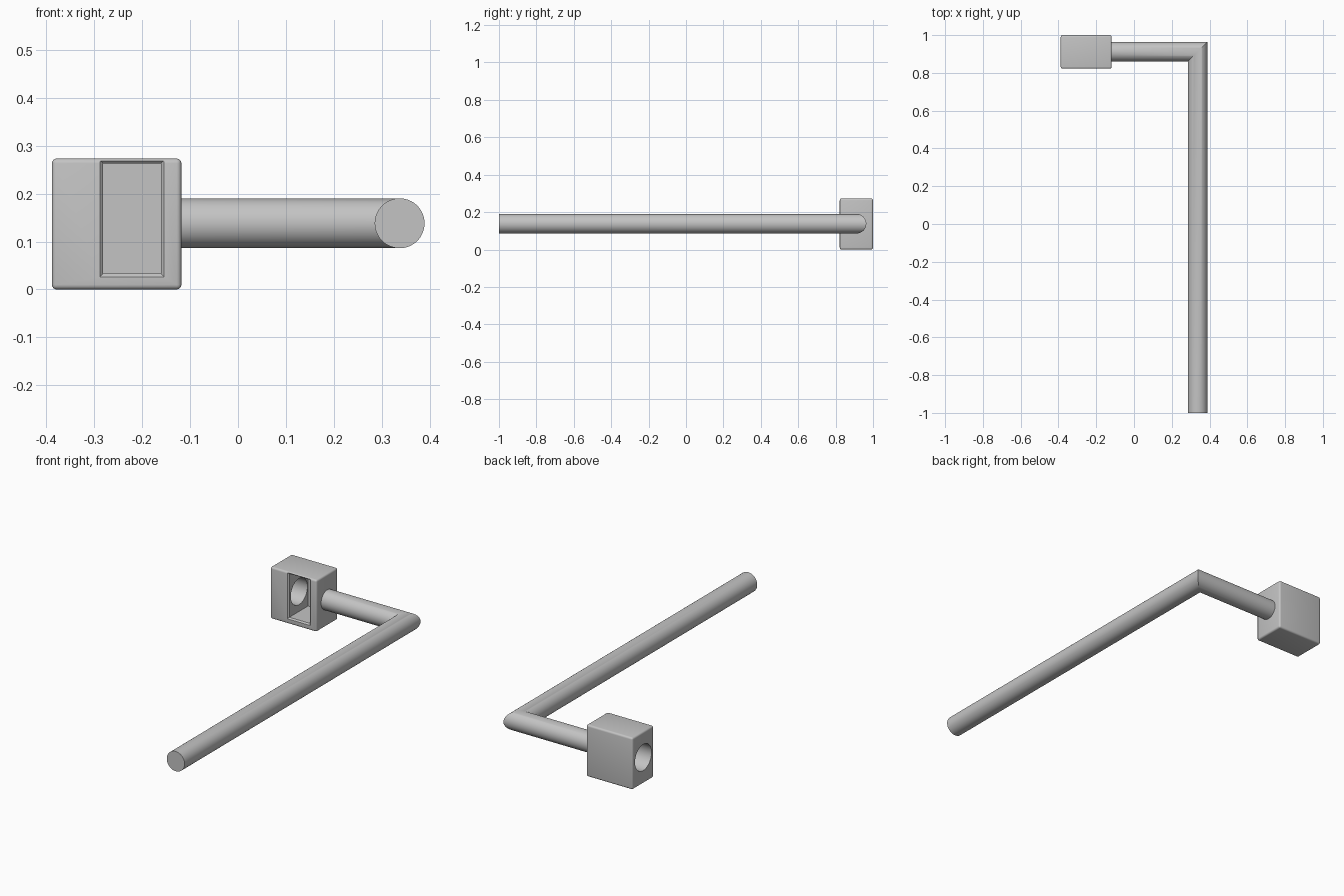
import bpy, bmesh
from math import cos, sin, pi, radians
from mathutils import Vector

if "Cube" in bpy.data.objects:
    bpy.data.objects.remove(bpy.data.objects["Cube"])

grey = bpy.data.materials.new("plain grey")
grey.use_nodes = True
colour = (0.55, 0.55, 0.55, 1)
grey.diffuse_color = colour
grey.node_tree.nodes["Principled BSDF"].inputs["Base Color"].default_value = colour


def add_object(name, bm):
    bmesh.ops.recalc_face_normals(bm, faces=bm.faces)
    mesh = bpy.data.meshes.new(name)
    bm.to_mesh(mesh)
    bm.free()
    mesh.materials.append(grey)
    obj = bpy.data.objects.new(name, mesh)
    bpy.context.collection.objects.link(obj)
    return obj


def loft(name, rings):
    """Skin a list of equal-length rings and cap both ends."""
    bm = bmesh.new()
    loops = [[bm.verts.new(p) for p in ring] for ring in rings]
    n = len(loops[0])
    for a, b in zip(loops, loops[1:]):
        for i in range(n):
            j = (i + 1) % n
            bm.faces.new((a[i], a[j], b[j], b[i]))
    bm.faces.new(loops[0])
    bm.faces.new(loops[-1])
    return add_object(name, bm)


def activate(obj):
    bpy.ops.object.select_all(action='DESELECT')
    obj.select_set(True)
    bpy.context.view_layer.objects.active = obj


def smooth(obj):
    activate(obj)
    bpy.ops.object.shade_smooth_by_angle(angle=radians(30))


def cut(obj, cutter):
    cutter.hide_render = True
    mod = obj.modifiers.new("cut", 'BOOLEAN')
    mod.operation = 'DIFFERENCE'
    mod.solver = 'EXACT'
    mod.object = cutter
    activate(obj)
    bpy.ops.object.modifier_apply(modifier=mod.name)
    bpy.data.objects.remove(cutter)


SIDES = 64
ANGLES = [2 * pi * i / SIDES for i in range(SIDES)]
ROD_X, ROD_Y, ROD_Z, ROD_R = 0.337, 0.912, 0.138, 0.052

# Bent round rod with a mitred corner
rings = []
for kind in ("box_end", "corner", "free_end"):
    ring = []
    for a in ANGLES:
        side, z = ROD_R * cos(a), ROD_Z + ROD_R * sin(a)
        x = -0.13 if kind == "box_end" else ROD_X + side
        y = -1.0 if kind == "free_end" else ROD_Y + side
        ring.append((x, y, z))
    rings.append(ring)
smooth(loft("bent_rod", rings))

# Block with softened edges
low, high = Vector((-0.388, 0.822, 0)), Vector((-0.118, 1.0, 0.273))
bm = bmesh.new()
bmesh.ops.create_cube(bm, size=1)
for v in bm.verts:
    v.co = (low + high) / 2 + v.co * (high - low)
bmesh.ops.bevel(bm, geom=bm.edges[:], offset=0.01, segments=4,
                profile=0.5, affect='EDGES')
block = add_object("socket_block", bm)


# Front pocket with a chamfered rim
def rectangle(y, grow):
    x0, x1, z0, z1 = -0.281 - grow, -0.161 + grow, 0.033 - grow, 0.263 + grow
    return [(x0, y, z0), (x1, y, z0), (x1, y, z1), (x0, y, z1)]


cut(block, loft("pocket_cutter", [rectangle(0.818, 0.011),
                                  rectangle(0.829, 0), rectangle(0.985, 0)]))

# Round hole from the outer side into the pocket
cut(block, loft("hole_cutter", [
    [(x, 0.91 + 0.069 * cos(a), 0.138 + 0.069 * sin(a)) for a in ANGLES]
    for x in (-0.45, -0.25)]))
smooth(block)
